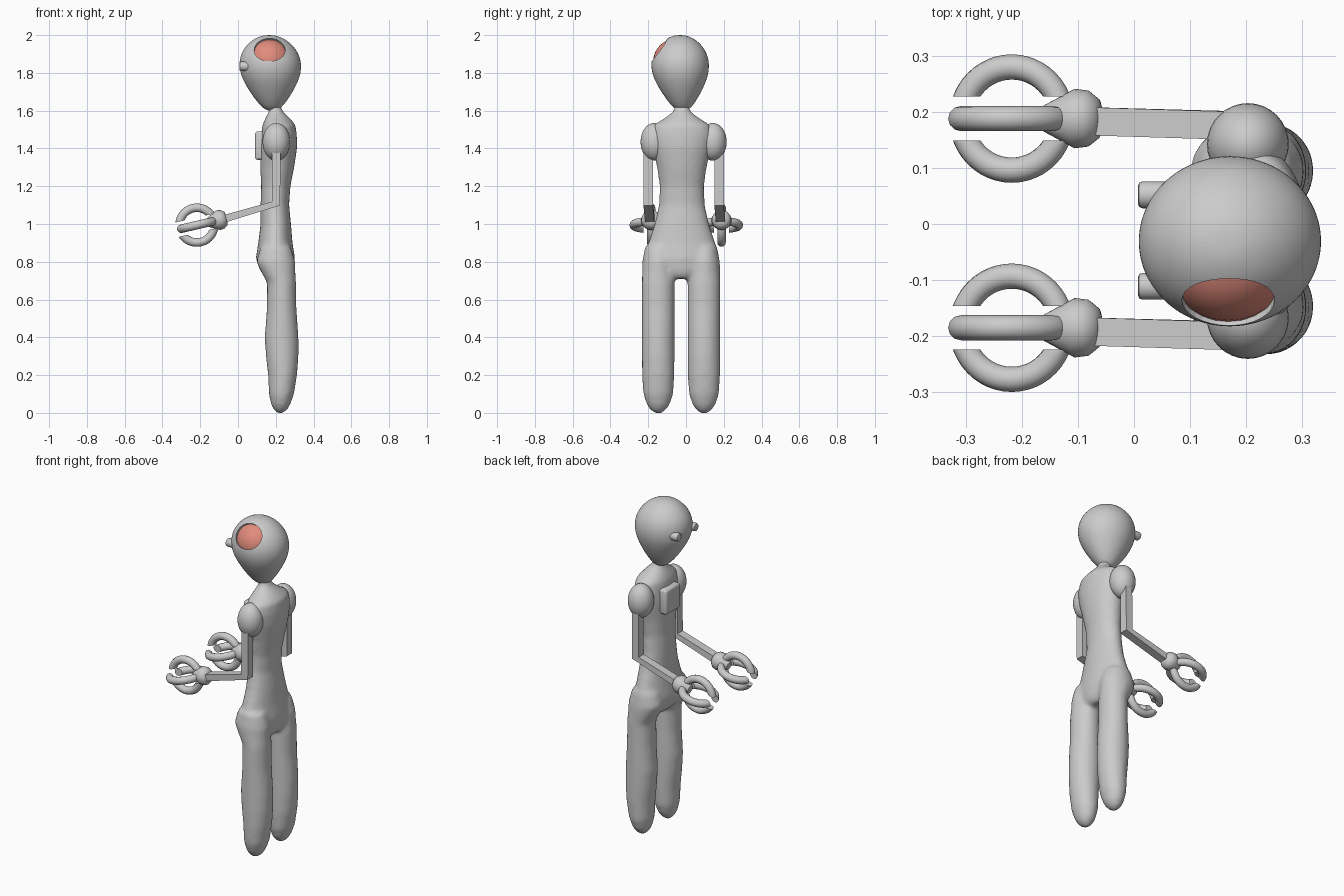
import bpy, bmesh
from math import sin, cos, pi, radians
from mathutils import Matrix, Vector

if "Cube" in bpy.data.objects:
    bpy.data.objects.remove(bpy.data.objects["Cube"])


def finish(name, bm, angle=40):
    bmesh.ops.recalc_face_normals(bm, faces=bm.faces[:])
    me = bpy.data.meshes.new(name)
    bm.to_mesh(me)
    bm.free()
    ob = bpy.data.objects.new(name, me)
    bpy.context.collection.objects.link(ob)
    activate(ob)
    if angle:
        bpy.ops.object.shade_smooth_by_angle(angle=radians(angle))
    return ob


def activate(ob):
    bpy.ops.object.select_all(action='DESELECT')
    ob.select_set(True)
    bpy.context.view_layer.objects.active = ob


def apply_mod(ob, kind, **props):
    activate(ob)
    m = ob.modifiers.new(kind, kind)
    for k, v in props.items():
        setattr(m, k, v)
    bpy.ops.object.modifier_apply(modifier=m.name)


def loft(bm, rings, sides=24):
    """Stacked ellipses: (z, x centre, x radius, y centre, y radius)."""
    prev = None
    for i, (z, xc, rx, yc, ry) in enumerate(rings):
        ring = [bm.verts.new((xc + rx * cos(2 * pi * k / sides),
                              yc + ry * sin(2 * pi * k / sides), z)) for k in range(sides)]
        if prev:
            for k in range(sides):
                n = (k + 1) % sides
                bm.faces.new((prev[k], prev[n], ring[n], ring[k]))
        if i in (0, len(rings) - 1):
            bm.faces.new(ring)
        prev = ring


def ellipsoid(name, loc, radii, tilt=0, seg=32):
    bm = bmesh.new()
    mat = Matrix.Translation(loc) @ Matrix.Rotation(tilt, 4, 'X') @ Matrix.Diagonal((*radii, 1))
    bmesh.ops.create_uvsphere(bm, u_segments=seg, v_segments=seg // 2, radius=1, matrix=mat)
    return finish(name, bm, 180)


# Body: torso and legs lofted, then fused into one smooth skin
bm = bmesh.new()
torso = [(1.64, .195, .03, .036), (1.60, .2, .034, .042), (1.565, .208, .062, .085),
         (1.525, .217, .088, .15), (1.47, .217, .095, .165), (1.40, .214, .099, .155),
         (1.30, .208, .09, .132), (1.20, .2, .078, .118), (1.10, .195, .076, .122),
         (1.0, .2, .081, .145), (.9, .198, .091, .178), (.82, .198, .104, .196),
         (.75, .207, .09, .15), (.71, .22, .06, .07)]
loft(bm, [(z, x, rx, -.022, ry) for z, x, rx, ry in torso])
leg = [(.88, .2, .08, .07), (.8, .2, .104, .085), (.75, .212, .092, .086), (.69, .231, .077, .087),
       (.55, .231, .079, .087), (.4, .231, .09, .087), (.3, .234, .087, .087), (.2, .236, .077, .086),
       (.1, .23, .067, .08), (.04, .226, .05, .06), (.012, .224, .032, .038), (-.003, .222, .014, .016)]
for s in (1, -1):
    loft(bm, [(z, x, rx, -.026 + s * .121, ry) for z, x, rx, ry in leg])
body = finish("body", bm, 0)
apply_mod(body, 'REMESH', mode='VOXEL', voxel_size=.012)
apply_mod(body, 'SMOOTH', factor=.5, iterations=10)
bpy.ops.object.shade_smooth()

# Egg-shaped head with an opening
bm = bmesh.new()
head_rings = [(2.0, .025), (1.99, .06), (1.97, .098), (1.93, .138), (1.885, .16), (1.835, .167),
              (1.775, .156), (1.70, .115), (1.65, .08), (1.615, .05), (1.598, .02)]
loft(bm, [(z, .165 + .015 * (2 - z) / .4, r, -.031 + .012 * max(0, 1.8 - z) / .2, r * .935)
          for z, r in head_rings])
head = finish("head", bm)
apply_mod(head, 'SUBSURF', levels=2)
cutter = ellipsoid("head_opening_cutter", (.168, -.14, 1.923), (.083, .074, .1), radians(51.5))
cutter.hide_render = True
apply_mod(head, 'BOOLEAN', operation='DIFFERENCE', object=cutter, solver='EXACT')
bpy.data.objects.remove(cutter)
activate(head)
bpy.ops.object.shade_smooth_by_angle(angle=radians(40))

# Exposed brain
brain = ellipsoid("brain", (.168, -.05, 1.86), (.122, .124, .122))
mat = bpy.data.materials.new("brain_pink")
mat.diffuse_color = (.75, .26, .2, 1)
mat.use_nodes = True
mat.node_tree.nodes["Principled BSDF"].inputs["Base Color"].default_value = mat.diffuse_color
brain.data.materials.append(mat)

# Chest plate
bm = bmesh.new()
bmesh.ops.create_cube(bm, size=1, matrix=Matrix.Translation((.118, -.01, 1.415))
                      @ Matrix.Diagonal((.055, .14, .15, 1)))
bmesh.ops.bevel(bm, geom=bm.edges[:], offset=.014, segments=3, profile=.5, affect='EDGES')
finish("chest_plate", bm)


def claw(name, matrix, quarter):
    """Half ring whose ends are cut flat, leaving a gap to its opposite."""
    bm = bmesh.new()
    R, r, n, m = .092, .0225, 48, 12
    rows = [[bm.verts.new(((R + r * cos(b)) * cos(a), (R + r * cos(b)) * sin(a), r * sin(b)))
             for b in (2 * pi * j / m for j in range(m))]
            for a in (2 * pi * i / n for i in range(n))]
    for i in range(n):
        for j in range(m):
            i2, j2 = (i + 1) % n, (j + 1) % m
            bm.faces.new((rows[i][j], rows[i2][j], rows[i2][j2], rows[i][j2]))
    bmesh.ops.bisect_plane(bm, geom=bm.verts[:] + bm.edges[:] + bm.faces[:],
                           plane_co=(0, .039, 0), plane_no=(0, 1, 0), clear_inner=True)
    bmesh.ops.holes_fill(bm, edges=[e for e in bm.edges if e.is_boundary])
    bm.transform(matrix @ Matrix.Rotation(quarter * pi / 2, 4, 'X'))
    finish(name, bm)


tilt = Matrix.Rotation(radians(-13), 4, 'Y')
for side, s, y0, y1, yh, ye in (("left", 1, .175, .183, .188, .052), ("right", -1, -.2, -.192, -.185, -.111)):
    # Eye stalk
    bm = bmesh.new()
    bmesh.ops.create_cone(bm, cap_ends=True, segments=24, radius1=.024, radius2=.024, depth=.08,
                          matrix=Matrix.Translation((.047, ye, 1.835)) @ Matrix.Rotation(pi / 2, 4, 'Y'))
    bmesh.ops.bevel(bm, geom=[e for e in bm.edges if len(e.link_faces) == 2 and e.calc_face_angle() > 1],
                    offset=.008, segments=2, profile=.5, affect='EDGES')
    finish(side + "_eye", bm)
    # Shoulder
    ellipsoid(side + "_shoulder", (.203, -.0125 + s * .155, 1.435), (.073, .073, .1))
    # Square bent arm
    bm = bmesh.new()
    prev = None
    for outer, inner, y in (((.225, 1.42), (.181, 1.42), y0), ((.223, 1.098), (.179, 1.118), y0),
                            ((-.07, 1.008), (-.08, 1.046), y1)):
        sec = [bm.verts.new((p[0], y + d, p[1])) for p, d in
               ((outer, -.025), (outer, .025), (inner, .025), (inner, -.025))]
        if prev:
            for k in range(4):
                bm.faces.new((prev[k], prev[(k + 1) % 4], sec[(k + 1) % 4], sec[k]))
        else:
            bm.faces.new(sec)
        prev = sec
    bm.faces.new(prev)
    finish(side + "_arm", bm, 0)
    # Hand hub, turned about the forearm axis
    bm = bmesh.new()
    loft(bm, [(-.16, 0, .024, 0, .024), (-.105, 0, .053, 0, .053), (-.08, 0, .05, 0, .05),
              (-.062, 0, .036, 0, .036), (-.055, 0, .012, 0, .012)], 20)
    hand = Matrix.Translation((-.218, yh, .994)) @ tilt
    bm.transform(hand @ Matrix.Rotation(pi / 2, 4, 'Y') @ Matrix.Translation((0, 0, .22)))
    finish(side + "_hand_hub", bm)
    # Four curved claws
    for q in range(4):
        claw(f"{side}_claw_{q + 1}", hand, q)
